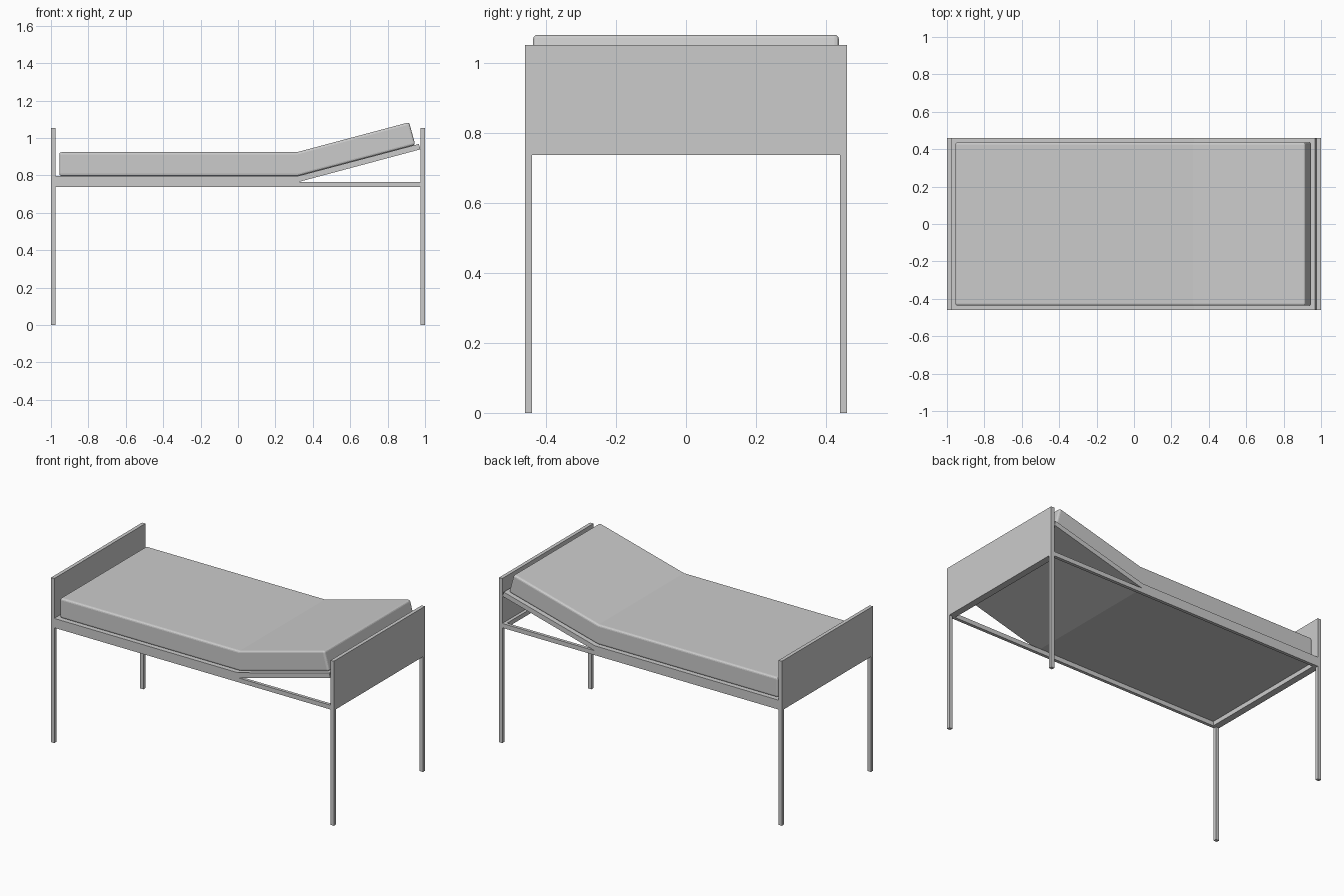
import bpy, bmesh

if "Cube" in bpy.data.objects:
    bpy.data.objects.remove(bpy.data.objects["Cube"])


def box(name, x0, x1, y0, y1, z0, z1):
    return extrude(name, [(x0, z0), (x1, z0), (x1, z1), (x0, z1)], y0, y1)


def extrude(name, profile, y0, y1):
    """Extrude an x-z profile along y."""
    bm = bmesh.new()
    face = bm.faces.new([bm.verts.new((x, y0, z)) for x, z in profile])
    new = bmesh.ops.extrude_face_region(bm, geom=[face])["geom"]
    bmesh.ops.translate(bm, vec=(0, y1 - y0, 0),
                        verts=[v for v in new if isinstance(v, bmesh.types.BMVert)])
    bmesh.ops.recalc_face_normals(bm, faces=bm.faces[:])
    mesh = bpy.data.meshes.new(name)
    bm.to_mesh(mesh)
    bm.free()
    obj = bpy.data.objects.new(name, mesh)
    bpy.context.collection.objects.link(obj)
    return obj


W = 0.46      # half width
T = 0.02      # tube thickness
Z0, Z1 = 0.737, 0.765   # frame rail heights

# End boards and legs
for side, sx in (("foot", -1), ("head", 1)):
    x0, x1 = sorted((sx * 1.0, sx * 0.977))
    box(side + "_board", x0, x1, -W, W, Z0, 1.052)
    for part, sy in (("front", -1), ("back", 1)):
        y0, y1 = sorted((sy * W, sy * (W - T)))
        box(f"{side}_{part}_leg", x0, x1, y0, y1, 0, Z0)

# Frame rails: long sides and short ends
for part, sy in (("front", -1), ("back", 1)):
    y0, y1 = sorted((sy * W, sy * (W - T)))
    box(part + "_side_rail", -0.977, 0.977, y0, y1, Z0, Z1)
for side, sx in (("foot", -1), ("head", 1)):
    x0, x1 = sorted((sx * 0.977, sx * 0.957))
    box(side + "_end_rail", x0, x1, -W + T, W - T, Z0, Z1)

# Bent base board with raised head section
extrude("mattress_base", [(-0.977, Z1), (0.325, Z1), (0.975, 0.939),
                          (0.967, 0.968), (0.321, 0.797), (-0.977, 0.797)], -W, W)

# Bent mattress with softly rounded edges (the bend itself stays sharp)
mattress = extrude("mattress", [(-0.955, 0.797), (0.321, 0.797), (0.948, 0.963),
                                (0.915, 1.084), (0.315, 0.924), (-0.955, 0.924)],
                   -0.437, 0.437)
bevel = mattress.modifiers.new("soft_edges", 'BEVEL')
bevel.width = 0.012
bevel.segments = 3
bevel.limit_method = 'ANGLE'
bevel.angle_limit = 0.6
